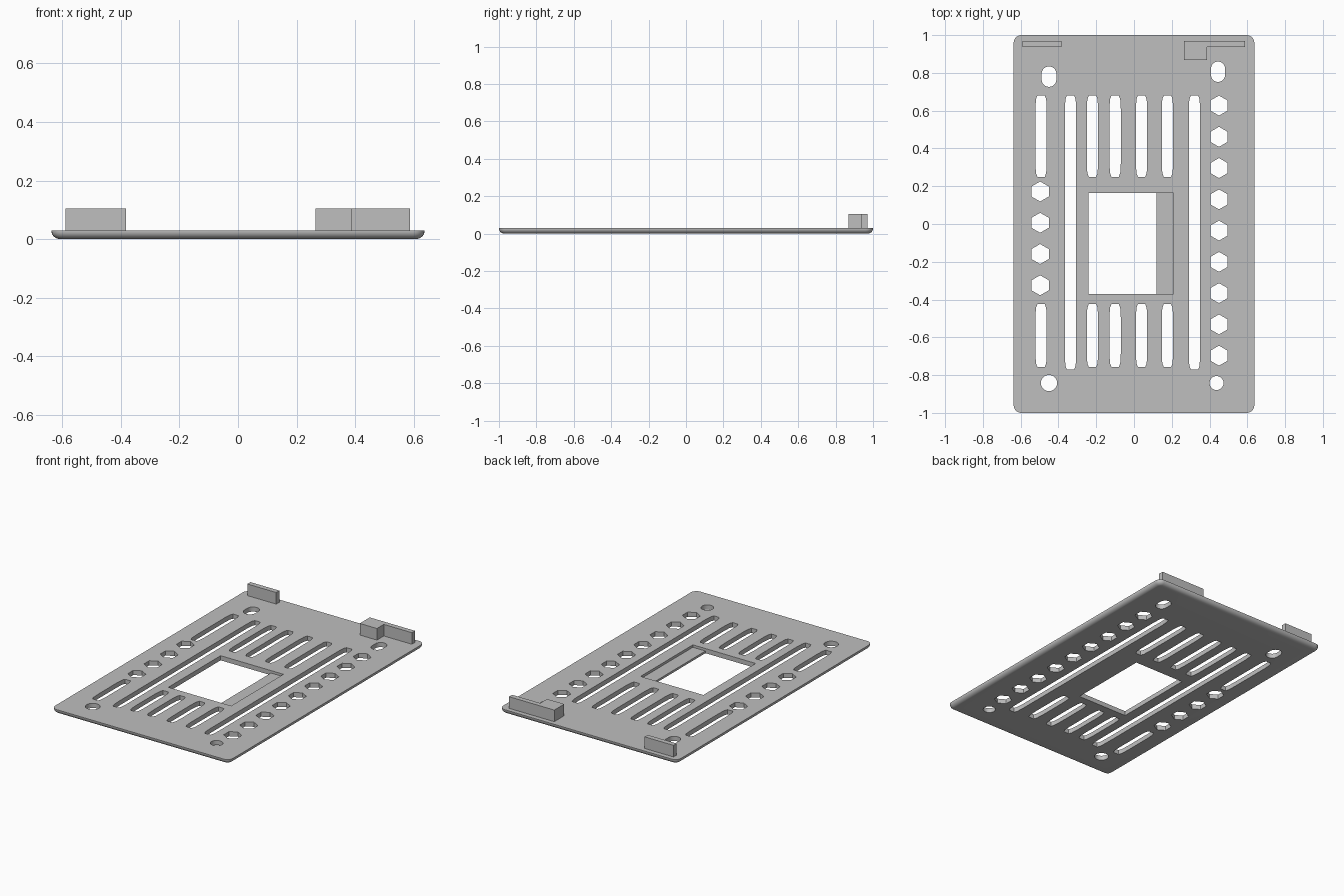
import bpy, bmesh
from math import sin, cos, pi

cube = bpy.data.objects.get("Cube")
if cube:
    bpy.data.objects.remove(cube, do_unlink=True)

grey = bpy.data.materials.new("plain grey")
grey.use_nodes = True
grey.diffuse_color = (0.52, 0.52, 0.52, 1)
grey.node_tree.nodes["Principled BSDF"].inputs["Base Color"].default_value = (0.52, 0.52, 0.52, 1)

TOP = 0.03


def make_object(name, bm):
    bmesh.ops.recalc_face_normals(bm, faces=bm.faces)
    mesh = bpy.data.meshes.new(name)
    bm.to_mesh(mesh)
    bm.free()
    mesh.materials.append(grey)
    obj = bpy.data.objects.new(name, mesh)
    bpy.context.collection.objects.link(obj)
    return obj


def loft(bm, rings):
    """Skin a stack of outlines, each a list of 3D points, and cap both ends."""
    loops = [[bm.verts.new(p) for p in ring] for ring in rings]
    n = len(loops[0])
    for a, b in zip(loops, loops[1:]):
        for i in range(n):
            j = (i + 1) % n
            bm.faces.new((a[i], a[j], b[j], b[i]))
    bm.faces.new(loops[0][::-1])
    bm.faces.new(loops[-1])


def prism(bm, outline, z0=-0.1, z1=0.1):
    loft(bm, [[(x, y, z) for x, y in outline] for z in (z0, z1)])


def box(x0, x1, y0, y1):
    return [(x0, y0), (x1, y0), (x1, y1), (x0, y1)]


def rounded_rect(hx, hy, r, steps=6):
    points = []
    for k, (sx, sy) in enumerate([(1, 1), (-1, 1), (-1, -1), (1, -1)]):
        for i in range(steps + 1):
            a = (k + i / steps) * pi / 2
            points.append((sx * (hx - r) + r * cos(a), sy * (hy - r) + r * sin(a)))
    return points


def slot(x, y0, y1, w=0.03, taper=0.07):
    """Long slot with slightly tapered, softened ends."""
    e = w * 0.65
    return [(x - e, y0), (x + e, y0), (x + w * 0.9, y0 + 0.02), (x + w, y0 + taper),
            (x + w, y1 - taper), (x + w * 0.9, y1 - 0.02), (x + e, y1),
            (x - e, y1), (x - w * 0.9, y1 - 0.02), (x - w, y1 - taper),
            (x - w, y0 + taper), (x - w * 0.9, y0 + 0.02)]


def round_hole(x, y, r, stretch=0, sides=32):
    points = []
    for i in range(sides):
        a = (i + 0.5) * 2 * pi / sides
        points.append((x + r * cos(a), y + r * sin(a) + (stretch if a < pi else -stretch)))
    return points


def hexagon(x, y, r=0.053):
    return [(x + r * sin(i * pi / 3), y + r * cos(i * pi / 3)) for i in range(6)]


# Plate with a quarter-round lower edge
bm = bmesh.new()
rings = []
for i in range(9):
    a = i / 8 * pi / 2
    inset = TOP * (1 - sin(a))
    z = TOP * 0.9 * (1 - cos(a))
    rings.append([(x, y, z) for x, y in rounded_rect(0.637 - inset, 1 - inset, 0.04 - inset)])
rings.append([(x, y, TOP) for x, y in rounded_rect(0.637, 1, 0.04)])
loft(bm, rings)
plate = make_object("base_plate", bm)

# Through openings
holes = bmesh.new()
prism(holes, box(-0.24, 0.12, -0.37, 0.165))
for x in (-0.492, -0.22, -0.1, 0.04, 0.177):
    prism(holes, slot(x, 0.25, 0.68))
    prism(holes, slot(x, -0.757, -0.424))
for x in (-0.336, 0.32):
    prism(holes, slot(x, -0.77, 0.68))
for i in range(9):
    prism(holes, hexagon(0.45, 0.627 - i * 0.1655))
for i in range(4):
    prism(holes, hexagon(-0.497, 0.172 - i * 0.1655))
prism(holes, round_hole(-0.45, 0.78, 0.039, 0.015))
prism(holes, round_hole(0.445, 0.806, 0.037, 0.017))
prism(holes, round_hole(-0.45, -0.842, 0.043))
prism(holes, round_hole(0.437, -0.842, 0.037))

# Shallow recess beside the window
recess = bmesh.new()
prism(recess, box(0.0, 0.21, -0.37, 0.165), 0.014, 0.1)

bpy.context.view_layer.objects.active = plate
for name, cutter_bm in (("hole_cutter", holes), ("recess_cutter", recess)):
    cutter = make_object(name, cutter_bm)
    cutter.hide_render = True
    mod = plate.modifiers.new(name, "BOOLEAN")
    mod.operation = "DIFFERENCE"
    mod.solver = "EXACT"
    mod.object = cutter
    bpy.ops.object.modifier_apply(modifier=name)
    bpy.data.objects.remove(cutter, do_unlink=True)

bpy.ops.object.select_all(action="DESELECT")
plate.select_set(True)
bpy.ops.object.shade_smooth_by_angle(angle=pi / 6)

# Upright tabs along the back edge
bm = bmesh.new()
prism(bm, box(-0.59, -0.383, 0.938, 0.97), TOP - 0.005, 0.105)
make_object("right_tab", bm)
bm = bmesh.new()
prism(bm, [(0.264, 0.868), (0.387, 0.868), (0.387, 0.938), (0.588, 0.938),
           (0.588, 0.97), (0.264, 0.97)], TOP - 0.005, 0.105)
make_object("left_stepped_tab", bm)
